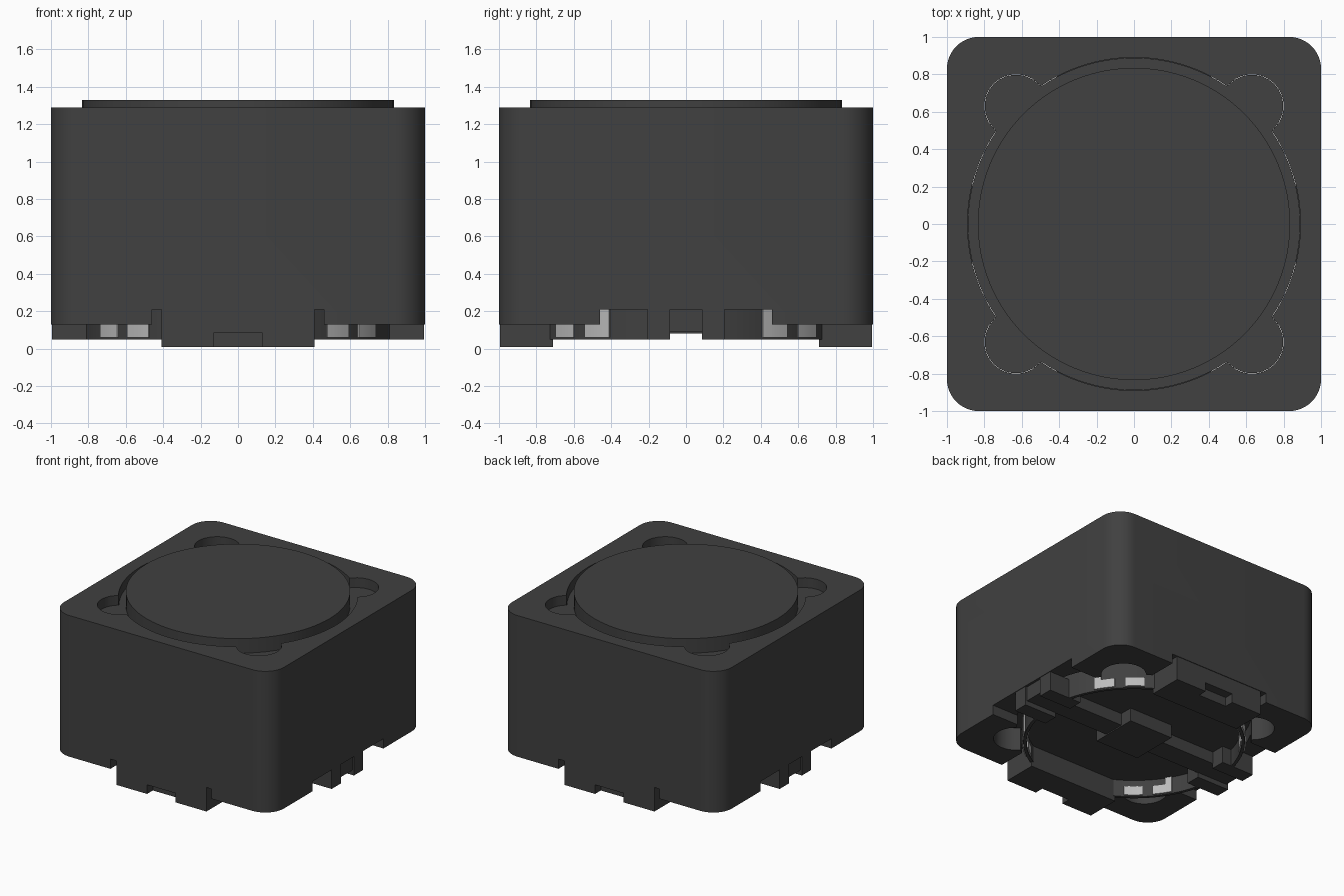
import bpy, bmesh, math

if "Cube" in bpy.data.objects:
    bpy.data.objects.remove(bpy.data.objects["Cube"], do_unlink=True)


def material(name, rgb):
    m = bpy.data.materials.new(name)
    m.use_nodes = True
    m.diffuse_color = (*rgb, 1)
    m.node_tree.nodes["Principled BSDF"].inputs["Base Color"].default_value = (*rgb, 1)
    return m


DARK = material("dark_ferrite", (0.052, 0.052, 0.052))
METAL = material("tinned_metal", (0.5, 0.5, 0.5))


def prism(name, outline, z0, z1, mat=DARK, smooth=True):
    """Extrude a flat outline from z0 to z1."""
    bm = bmesh.new()
    face = bm.faces.new([bm.verts.new((x, y, z0)) for x, y in outline])
    top = bmesh.ops.extrude_face_region(bm, geom=[face])
    verts = [g for g in top["geom"] if isinstance(g, bmesh.types.BMVert)]
    bmesh.ops.translate(bm, verts=verts, vec=(0, 0, z1 - z0))
    bmesh.ops.recalc_face_normals(bm, faces=bm.faces)
    mesh = bpy.data.meshes.new(name)
    bm.to_mesh(mesh)
    bm.free()
    mesh.materials.append(mat)
    ob = bpy.data.objects.new(name, mesh)
    bpy.context.collection.objects.link(ob)
    if smooth:
        shade(ob)
    return ob


def shade(ob):
    bpy.ops.object.select_all(action='DESELECT')
    ob.select_set(True)
    bpy.context.view_layer.objects.active = ob
    bpy.ops.object.shade_smooth_by_angle(angle=math.radians(30))


def box(name, x0, x1, y0, y1, z0, z1, mat=DARK):
    return prism(name, [(x0, y0), (x1, y0), (x1, y1), (x0, y1)], z0, z1, mat, False)


def cut(ob, cutter):
    """Subtract the cutter for good, then drop it."""
    cutter.hide_render = True
    mod = ob.modifiers.new("cut", 'BOOLEAN')
    mod.operation, mod.solver, mod.object = 'DIFFERENCE', 'EXACT', cutter
    bpy.context.view_layer.objects.active = ob
    bpy.ops.object.modifier_apply(modifier=mod.name)
    bpy.data.objects.remove(cutter, do_unlink=True)


def polar(r, a):
    return r * math.cos(a), r * math.sin(a)


def circle(r, n=96):
    return [polar(r, 2 * math.pi * i / n) for i in range(n)]


def arc_strip(r0, r1, a0, a1, n):
    angles = [math.radians(a0 + (a1 - a0) * i / n) for i in range(n + 1)]
    return [polar(r1, a) for a in angles] + [polar(r0, a) for a in reversed(angles)]


def rounded_square(h, r, n=12):
    pts = []
    for k, (sx, sy) in enumerate([(1, 1), (-1, 1), (-1, -1), (1, -1)]):
        for i in range(n + 1):
            x, y = polar(r, math.pi / 2 * (k + i / n))
            pts.append((sx * (h - r) + x, sy * (h - r) + y))
    return pts


def cavity_outline(r=0.89, lobe=0.17, at=0.63, n=360):
    """Circle with a round lobe toward each corner."""
    d, pts = at * math.sqrt(2), []
    for i in range(n):
        a = 2 * math.pi * i / n
        off = (a % (math.pi / 2)) - math.pi / 4
        side, rad = d * math.sin(off), r
        if abs(side) < lobe:
            rad = max(r, d * math.cos(off) + math.sqrt(lobe ** 2 - side ** 2))
        pts.append(polar(rad, a))
    return pts


# Outer shield: rounded block, lobed bore, notched lower edges
shield = prism("shield", rounded_square(1.0, 0.17), 0.13, 1.29, smooth=False)
cut(shield, prism("bore_cutter", cavity_outline(), 0, 1.5, smooth=False))
for s in (-1, 1):
    lo, hi = sorted((s * 0.6, s * 1.1))
    cut(shield, box("side_cutter", lo, hi, -0.46, 0.46, 0, 0.21))
    cut(shield, box("end_cutter", -0.46, 0.46, lo, hi, 0, 0.21))
shade(shield)

# Drum core and the filler closing the gap around it
prism("drum_core", circle(0.835), 0.19, 1.33)
prism("gap_filler", cavity_outline(r=0.888, lobe=0.168), 0.32, 1.21)

# Front and back feet with a central notch in the outer lower edge
for label, s in (("front", -1), ("back", 1)):
    def foot(part, x0, x1, ya, yb, z0):
        y0, y1 = sorted((s * ya, s * yb))
        box(f"{label}_foot_{part}", x0, x1, y0, y1, z0, 0.21)
    foot("inner", -0.41, 0.41, 0.71, 0.92, 0.01)
    foot("bridge", -0.13, 0.13, 0.92, 0.995, 0.085)
    foot("left", 0.13, 0.41, 0.92, 0.995, 0.01)
    foot("right", -0.41, -0.13, 0.92, 0.995, 0.01)

# Base bar, centre pad and side stops
box("base_bar", -0.98, 0.98, -0.09, 0.09, 0.09, 0.21)
box("centre_pad", -0.2, 0.2, -0.2, 0.2, 0.08, 0.21)
for sx in (-1, 1):
    for sy in (-1, 1):
        x0, x1 = sorted((sx * 0.7, sx * 0.995))
        y0, y1 = sorted((sy * 0.085, sy * 0.205))
        box("side_stop", x0, x1, y0, y1, 0.05, 0.21)

# Base rim arcs and metal clips at each corner
for k, base in enumerate((0, 90, 180, 270)):
    def span(a0, a1):
        # mirror in alternate quadrants so clips stay symmetric
        return (base + a0, base + a1) if k % 2 == 0 else (base + 90 - a1, base + 90 - a0)
    prism("base_rim", arc_strip(0.81, 0.835, *span(12, 61), 14), 0.05, 0.2)
    for a0, a1 in ((30, 40), (45.5, 55.5)):
        prism("metal_clip", arc_strip(0.80, 0.845, *span(a0, a1), 4), 0.06, 0.135, METAL)
    prism("clip_riser", arc_strip(0.80, 0.846, *span(29.2, 33), 2), 0.06, 0.21, METAL)
